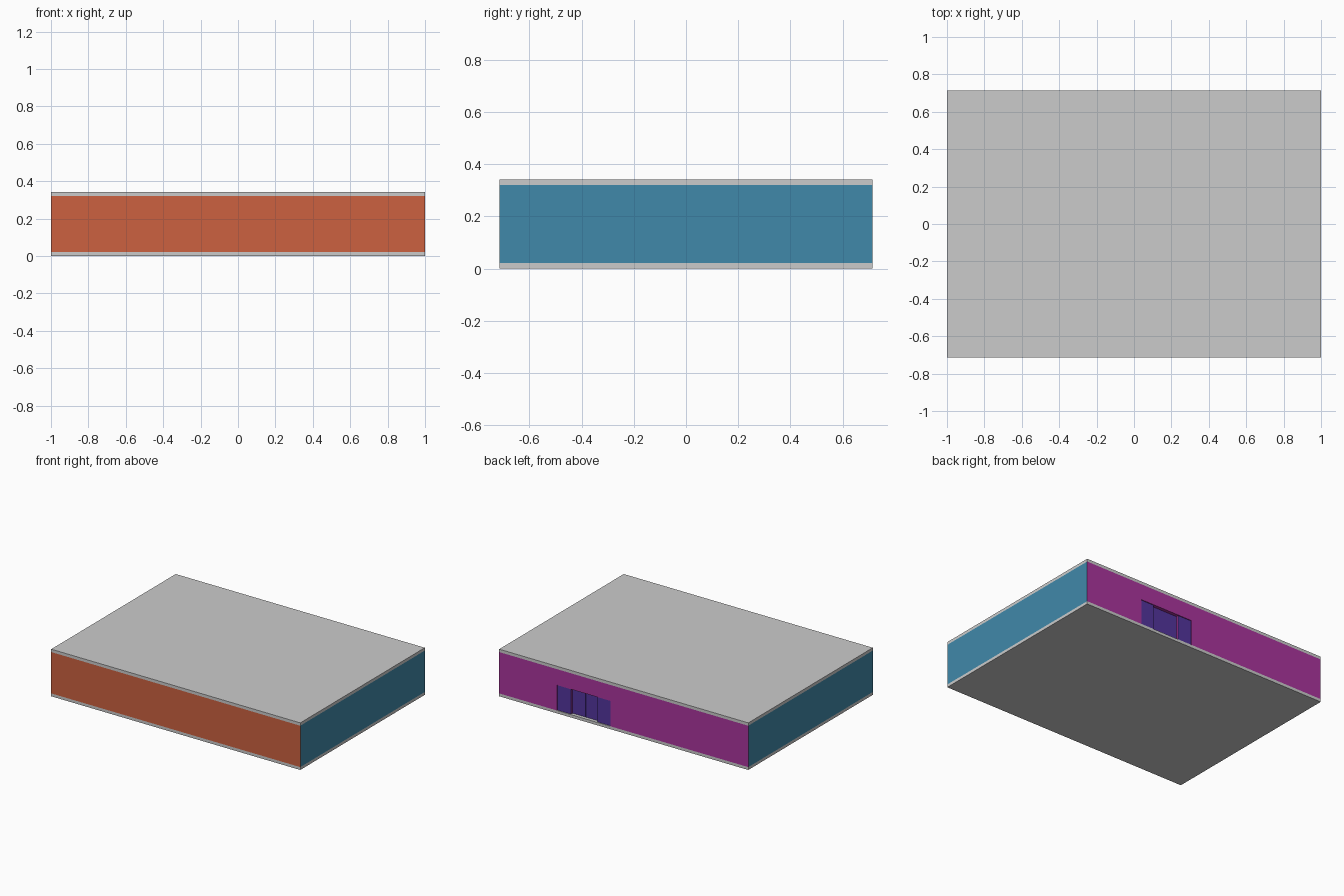
import bpy, bmesh
from math import pi
from mathutils import Matrix

if "Cube" in bpy.data.objects:
    bpy.data.objects.remove(bpy.data.objects["Cube"])

HX, HY = 1.0, 0.714          # half width and half depth
Z0, Z1, H = 0.021, 0.321, 0.342   # floor top, ceiling underside, overall height
T = 0.03                     # wall thickness


def material(name, rgb):
    m = bpy.data.materials.new(name)
    m.diffuse_color = (*rgb, 1)
    m.use_nodes = True
    m.node_tree.nodes["Principled BSDF"].inputs["Base Color"].default_value = m.diffuse_color
    return m


ORANGE = material("orange", (0.604, 0.119, 0.051))
BLUE = material("blue", (0.051, 0.250, 0.402))
MAGENTA = material("magenta", (0.402, 0.036, 0.342))
PURPLE = material("purple", (0.088, 0.036, 0.342))


def finish(name, bm, mat=None):
    bmesh.ops.recalc_face_normals(bm, faces=bm.faces)
    me = bpy.data.meshes.new(name)
    bm.to_mesh(me)
    bm.free()
    ob = bpy.data.objects.new(name, me)
    bpy.context.collection.objects.link(ob)
    if mat:
        me.materials.append(mat)
    return ob


def box(name, x, y, z, mat=None):
    bm = bmesh.new()
    bmesh.ops.create_cube(bm, size=1)
    size = [b - a for a, b in (x, y, z)]
    mid = [(a + b) / 2 for a, b in (x, y, z)]
    bmesh.ops.scale(bm, vec=size, verts=bm.verts)
    bmesh.ops.translate(bm, vec=mid, verts=bm.verts)
    return finish(name, bm, mat)


def wall(name, half, dist, angle, mat, opening=None):
    """Mitred wall facing +y before turning, with an optional doorway notch."""
    prof = [(-half, Z0)]
    if opening:
        a, b, top = opening
        prof += [(a, Z0), (a, top), (b, top), (b, Z0)]
    prof += [(half, Z0), (half, Z1), (-half, Z1)]
    bm = bmesh.new()
    outer = [bm.verts.new((x, dist, z)) for x, z in prof]
    inner = [bm.verts.new((max(-half + T, min(half - T, x)), dist - T, z)) for x, z in prof]
    bm.faces.new(outer)
    bm.faces.new(inner[::-1])
    n = len(prof)
    for i in range(n):
        j = (i + 1) % n
        bm.faces.new((outer[i], outer[j], inner[j], inner[i]))
    bm.transform(Matrix.Rotation(angle, 4, 'Z'))
    return finish(name, bm, mat)


# Slabs
box("floor_slab", (-HX, HX), (-HY, HY), (0, Z0))
box("ceiling_slab", (-HX, HX), (-HY, HY), (Z1, H))

# Four walls, the back one with a doorway
DC, DW, DI, DT = 0.322, 0.215, 0.106, 0.205   # door centre, half widths, top
wall("back_wall", HX, HY, 0, MAGENTA, (DC - DW, DC + DW, DT))
wall("front_wall", HX, HY, pi, ORANGE)
wall("left_wall", HY, HX, pi / 2, BLUE)
wall("right_wall", HY, HX, -pi / 2, BLUE)

# Sliding door: shallow outer panels on jambs, deeper centre leaves
for side, s in (("left", -1), ("right", 1)):
    xo = sorted((DC + s * DI, DC + s * DW))
    xi = sorted((DC + s * 0.001, DC + s * DI))
    box("door_jamb_" + side, xo, (HY - T, HY - 0.010), (Z0, DT), MAGENTA)
    box("door_outer_panel_" + side, xo, (HY - 0.010, HY - 0.006), (Z0, DT), PURPLE)
    box("door_centre_leaf_" + side, xi, (HY - T, HY - 0.024), (Z0, DT), PURPLE)
